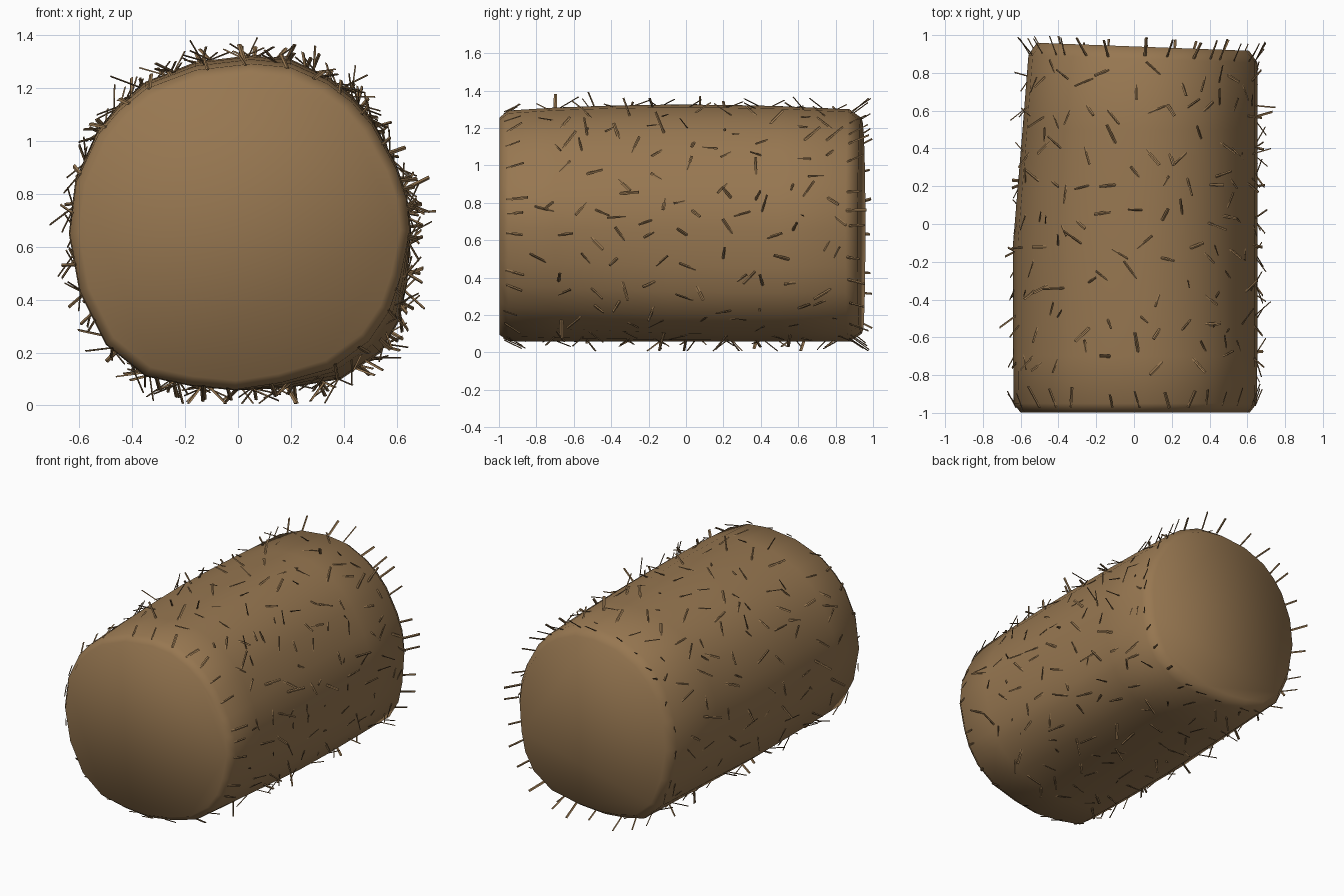
import bpy, random
from mathutils import Vector

random.seed(7)
if "Cube" in bpy.data.objects:
    bpy.data.objects.remove(bpy.data.objects["Cube"], do_unlink=True)


def material(name, colour):
    mat = bpy.data.materials.new(name)
    mat.use_nodes = True
    mat.diffuse_color = colour
    mat.node_tree.nodes["Principled BSDF"].inputs["Base Color"].default_value = colour
    return mat


def add_mesh(name, verts, faces, mat):
    mesh = bpy.data.meshes.new(name)
    mesh.from_pydata(verts, [], faces)
    mesh.materials.append(mat)
    obj = bpy.data.objects.new(name, mesh)
    bpy.context.collection.objects.link(obj)
    return obj


hay = material("dry hay brown", (0.31, 0.185, 0.082, 1))

# Slightly lumpy bale cross-section (x, z), clockwise from the top
OUTLINE = [(0.05, 1.325), (0.2, 1.31), (0.34, 1.245), (0.43, 1.175), (0.51, 1.08),
           (0.6, 0.91), (0.64, 0.79), (0.655, 0.66), (0.64, 0.46), (0.61, 0.32),
           (0.54, 0.2), (0.39, 0.1), (0.18, 0.065), (-0.01, 0.057), (-0.18, 0.074),
           (-0.35, 0.11), (-0.5, 0.23), (-0.6, 0.43), (-0.64, 0.65), (-0.615, 0.855),
           (-0.53, 1.045), (-0.45, 1.14), (-0.35, 1.225), (-0.16, 1.3)]
N = len(OUTLINE)
MID_Z = 0.68


def bale_point(i, y, scale=1.0):
    """Point on the bale at outline position i (fractional allowed) and length y."""
    k, f = int(i) % N, i - int(i)
    a, b = OUTLINE[k], OUTLINE[(k + 1) % N]
    x, z = a[0] + (b[0] - a[0]) * f, a[1] + (b[1] - a[1]) * f
    if x < 0:                                   # left side tapers to the back
        x *= 1 - 0.13 * max(0, y + 0.1)
    if z > MID_Z:                               # crown sags towards both ends
        z = MID_Z + (z - MID_Z) * (1 - 0.05 * y * y)
    if x > 0 and z < MID_Z:                     # lower front corner is pressed in
        press = 0.17 * max(0, -y) * x * (MID_Z - z)
        x, z = x - press, z + press
    if y > 0.8:                                 # back end is cut at a slant
        y -= 0.035 * x
    return Vector((x * scale, y, MID_Z + (z - MID_Z) * scale))


# Bale body: rings along the length, bevelled rims and flat ends
RINGS = [(-0.997, 0.94), (-0.95, 0.995), (-0.7, 1), (-0.4, 1), (-0.1, 1),
         (0.2, 1), (0.5, 1), (0.875, 1), (0.94, 0.93)]
verts = [bale_point(i, y, s) for y, s in RINGS for i in range(N)]
faces = [(r * N + i, (r + 1) * N + i, (r + 1) * N + (i + 1) % N, r * N + (i + 1) % N)
         for r in range(len(RINGS) - 1) for i in range(N)]
faces += [tuple(range(N)), tuple(reversed(range((len(RINGS) - 1) * N, len(RINGS) * N)))]
bale = add_mesh("hay_bale", verts, faces, hay)
bale.data.shade_smooth()


# Loose straws: thin flat stalks poking out of the sides
straw_verts, straw_faces = [], []


def add_straw(base, direction, normal, length, width):
    direction = direction.normalized()
    side = direction.cross(normal).normalized()
    up = direction.cross(side) * 0.003
    side *= width / 2
    tip = base + direction * length
    tip.y = max(-0.99, min(0.995, tip.y))
    tip.z = max(0.008, tip.z)
    n = len(straw_verts)
    for end in (base, tip):
        straw_verts.extend([end + side, end + up, end - side, end - up])
    straw_faces.extend((n + j, n + (j + 1) % 4, n + 4 + (j + 1) % 4, n + 4 + j) for j in range(4))
    straw_faces.append((n + 4, n + 7, n + 6, n + 5))


def straw_row(y, count, lean, spread, lift, jitter):
    for j in range(count):
        i = (j + random.uniform(-0.3, 0.3)) * N / count % N
        base = bale_point(i, y + random.uniform(-jitter, jitter), 0.99)
        along = bale_point(int(i) + 1, y) - bale_point(int(i), y)
        along.y = 0
        along.normalize()
        normal = Vector((-along.z, 0, along.x))
        direction = (normal * random.uniform(*lift) + along * random.uniform(-spread, spread)
                     + Vector((0, lean + random.uniform(-spread, spread), 0)))
        add_straw(base, direction, normal, random.uniform(0.08, 0.13),
                  random.uniform(0.01, 0.018))


straw_row(-0.965, 26, 1.0, 0.3, (0.35, 0.6), 0.01)
for row in range(9):
    straw_row(-0.7 + row * 0.185, 30, 0, 1.0, (0.15, 0.55), 0.04)
straw_row(0.885, 28, 1.0, 0.25, (0.5, 0.8), 0.01)
add_mesh("loose_straws", straw_verts, straw_faces, hay)
